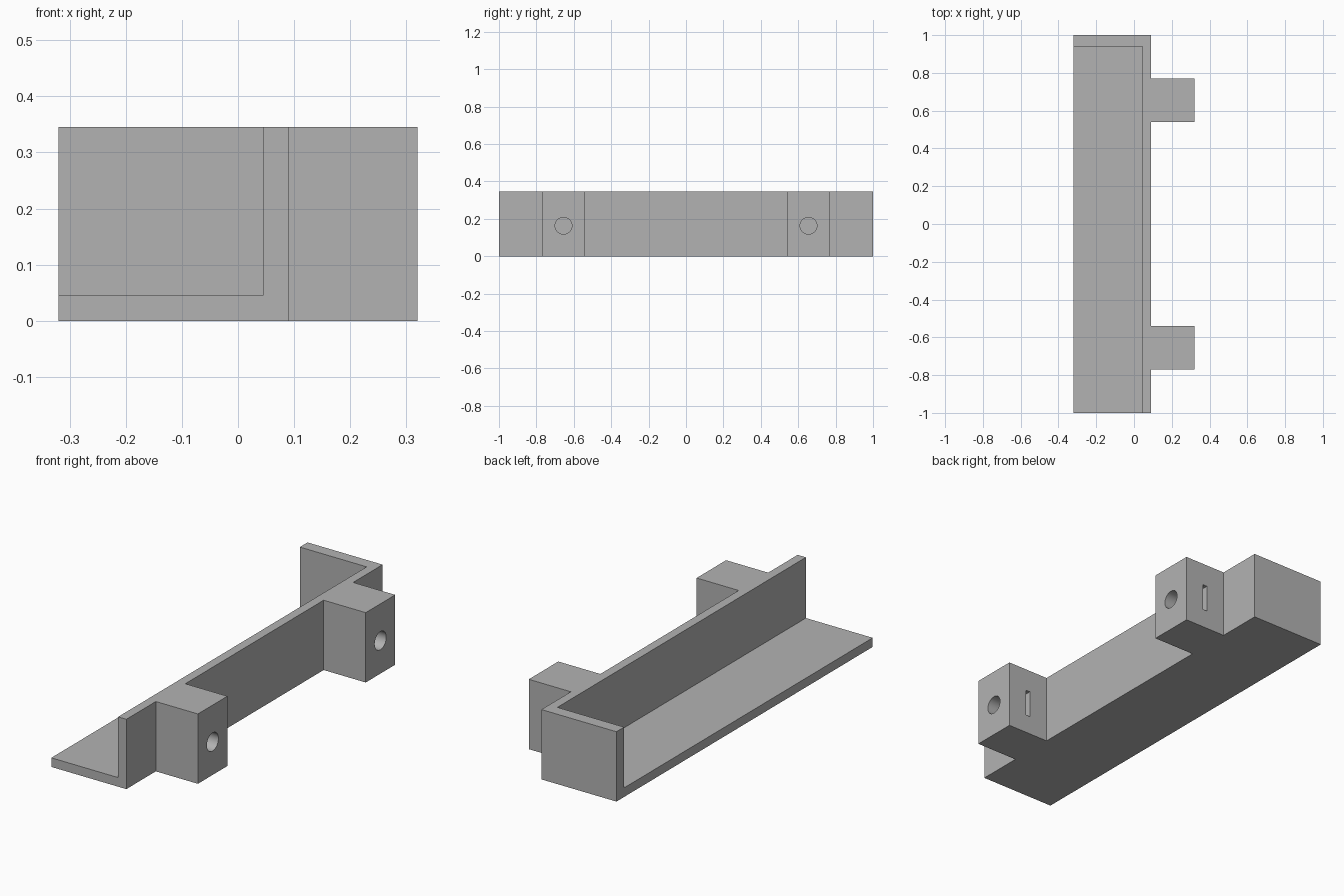
import bpy
import bmesh
import math

if "Cube" in bpy.data.objects:
    bpy.data.objects.remove(bpy.data.objects["Cube"], do_unlink=True)

# Main dimensions
LEFT, RIGHT = -0.32, 0.32
WALL_IN, WALL_OUT = 0.045, 0.09
HEIGHT, FLOOR = 0.345, 0.045
END_IN = 0.94
LUG_Y, LUG_HALF = 0.655, 0.115
HOLE_Z, HOLE_R = 0.163, 0.045

grey = bpy.data.materials.new("plain grey")
grey.use_nodes = True
colour = (0.45, 0.45, 0.45, 1)
grey.diffuse_color = colour
grey.node_tree.nodes["Principled BSDF"].inputs["Base Color"].default_value = colour


def prism(name, outline, bottom, top):
    """Extrude a plan outline from bottom to top."""
    bm = bmesh.new()
    face = bm.faces.new([bm.verts.new((x, y, bottom)) for x, y in outline])
    up = bmesh.ops.extrude_face_region(bm, geom=[face])
    verts = [v for v in up["geom"] if isinstance(v, bmesh.types.BMVert)]
    bmesh.ops.translate(bm, verts=verts, vec=(0, 0, top - bottom))
    bmesh.ops.recalc_face_normals(bm, faces=bm.faces)
    mesh = bpy.data.meshes.new(name)
    bm.to_mesh(mesh)
    bm.free()
    obj = bpy.data.objects.new(name, mesh)
    bpy.context.collection.objects.link(obj)
    mesh.materials.append(grey)
    return obj


def block(name, x0, x1, y0, y1, z0, z1):
    return prism(name, [(x0, y0), (x1, y0), (x1, y1), (x0, y1)], z0, z1)


def cut(target, cutter):
    """Subtract the cutter from the target, then discard it."""
    cutter.hide_render = True
    mod = target.modifiers.new("cut", 'BOOLEAN')
    mod.operation = 'DIFFERENCE'
    mod.solver = 'EXACT'
    mod.object = cutter
    bpy.context.view_layer.objects.active = target
    bpy.ops.object.modifier_apply(modifier=mod.name)
    bpy.data.objects.remove(cutter, do_unlink=True)


# Tray plan with two mounting lugs on its side
outline = [(LEFT, -1), (WALL_OUT, -1)]
for y in (-LUG_Y, LUG_Y):
    outline += [(WALL_OUT, y - LUG_HALF), (RIGHT, y - LUG_HALF),
                (RIGHT, y + LUG_HALF), (WALL_OUT, y + LUG_HALF)]
outline += [(WALL_OUT, 1), (LEFT, 1)]
bracket = prism("bracket", outline, 0, HEIGHT)

# Tray cavity, open at the front, one side and the top
cut(bracket, block("cavity_cutter", LEFT - 1, WALL_IN, -2, END_IN, FLOOR, 1))

for y in (-LUG_Y, LUG_Y):
    # Blind bolt hole in the lug end
    bpy.ops.mesh.primitive_cylinder_add(
        vertices=48, radius=HOLE_R, depth=0.4,
        location=(0.34, y, HOLE_Z), rotation=(0, math.pi / 2, 0))
    hole = bpy.context.object
    hole.name = "hole_cutter"
    hole.data.materials.append(grey)
    cut(bracket, hole)
    # Nut slot entering from the back of the lug
    cut(bracket, block("slot_cutter", 0.193, 0.217, y - 0.068, y + 0.2,
                       HOLE_Z - 0.068, HOLE_Z + 0.068))

bpy.ops.object.select_all(action='DESELECT')
bracket.select_set(True)
bpy.context.view_layer.objects.active = bracket
bpy.ops.object.shade_smooth_by_angle(angle=math.radians(30))
